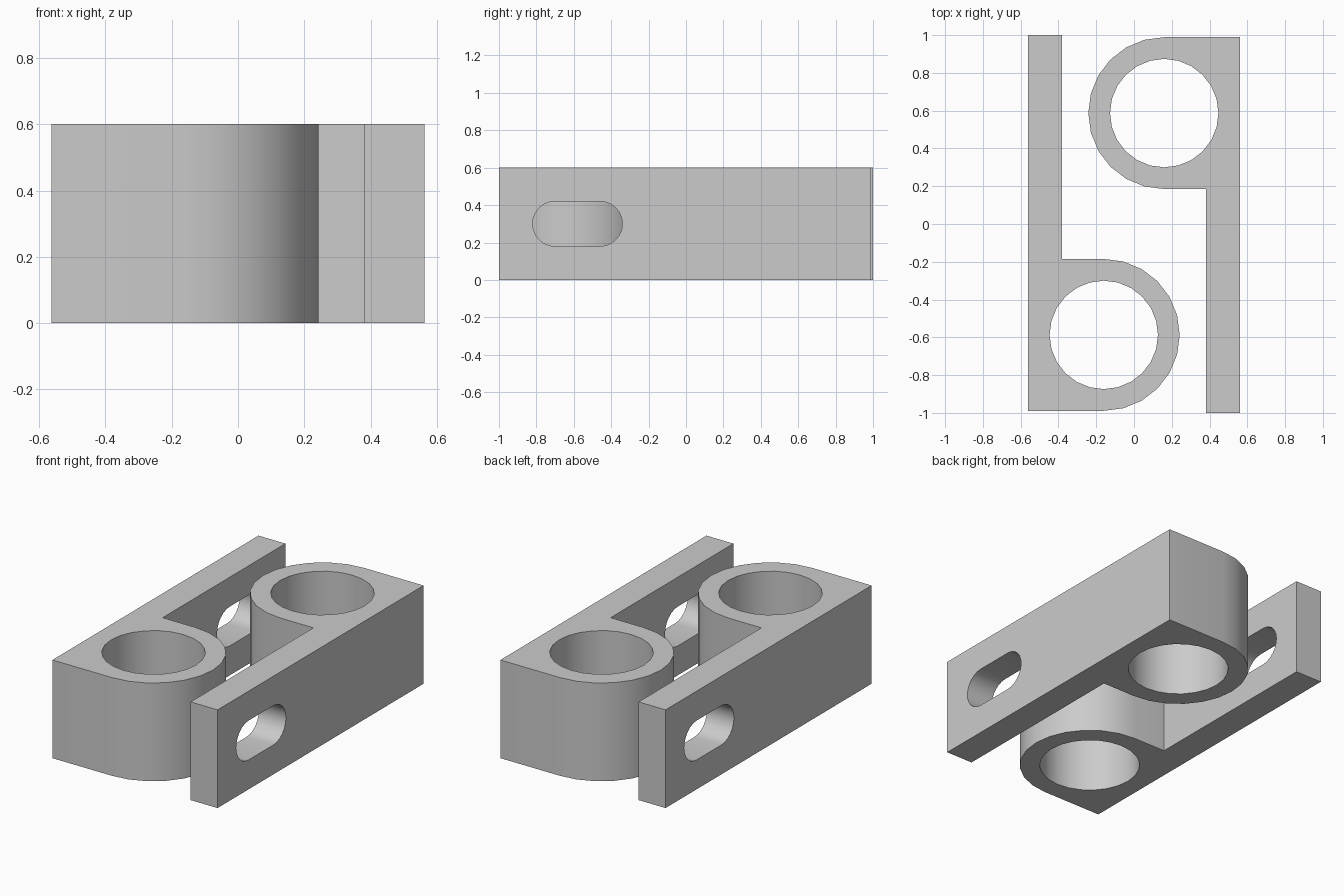
import bpy, bmesh
from math import sin, cos, pi

cube = bpy.data.objects.get("Cube")
if cube:
    bpy.data.objects.remove(cube, do_unlink=True)

HEIGHT = 0.6
CX, CY = 0.16, 0.587          # ring centre
OUTER, INNER = 0.402, 0.287   # ring radii
X_IN, X_OUT = 0.38, 0.562     # plate thickness

grey = bpy.data.materials.new("plain grey")
grey.use_nodes = True
colour = (0.6, 0.6, 0.6, 1)
grey.diffuse_color = colour
grey.node_tree.nodes["Principled BSDF"].inputs["Base Color"].default_value = colour


def arc(cx, cy, r, start, end, steps):
    angles = [start + (end - start) * i / steps for i in range(steps + 1)]
    return [(cx + r * cos(a), cy + r * sin(a)) for a in angles]


def prism(name, points, sweep):
    """Extrude a closed loop of 3D points along a vector."""
    bm = bmesh.new()
    face = bm.faces.new([bm.verts.new(p) for p in points])
    new = bmesh.ops.extrude_face_region(bm, geom=[face])["geom"]
    bmesh.ops.translate(bm, vec=sweep, verts=[v for v in new if isinstance(v, bmesh.types.BMVert)])
    bmesh.ops.recalc_face_normals(bm, faces=bm.faces)
    mesh = bpy.data.meshes.new(name)
    bm.to_mesh(mesh)
    bm.free()
    mesh.materials.append(grey)
    obj = bpy.data.objects.new(name, mesh)
    bpy.context.collection.objects.link(obj)
    return obj


def cut(obj, cutter):
    cutter.hide_render = True
    mod = obj.modifiers.new("cut", "BOOLEAN")
    mod.operation = "DIFFERENCE"
    mod.solver = "EXACT"
    mod.object = cutter
    bpy.context.view_layer.objects.active = obj
    bpy.ops.object.modifier_apply(modifier=mod.name)
    bpy.data.objects.remove(cutter, do_unlink=True)


# Bracket outline: long plate with a rounded lug on its inner side
outline = [(X_IN, CY - OUTER), (X_IN, -1), (X_OUT, -1), (X_OUT, CY + OUTER)]
outline += arc(CX, CY, OUTER, pi / 2, 3 * pi / 2, 12)
right = prism("left_bracket", [(x, y, 0) for x, y in outline], (0, 0, HEIGHT))

# Vertical bore through the lug
bore = arc(CX, CY, INNER, 0, 2 * pi, 24)[:-1]
cut(right, prism("bore_cutter", [(x, y, -0.1) for x, y in bore], (0, 0, HEIGHT + 0.2)))

# Horizontal slot through the free end of the plate
slot = arc(-0.46, 0.3, 0.12, -pi / 2, pi / 2, 12) + arc(-0.70, 0.3, 0.12, pi / 2, 3 * pi / 2, 12)
cut(right, prism("slot_cutter", [(X_IN - 0.1, y, z) for y, z in slot], (0.4, 0, 0)))

# Smooth round walls, keep corners sharp
bpy.ops.object.select_all(action="DESELECT")
right.select_set(True)
bpy.context.view_layer.objects.active = right
bpy.ops.object.shade_smooth_by_angle(angle=pi / 6)

# Matching bracket turned half way round
other = right.copy()
other.data = right.data.copy()
other.name = "right_bracket"
other.rotation_euler.z = pi
bpy.context.collection.objects.link(other)
